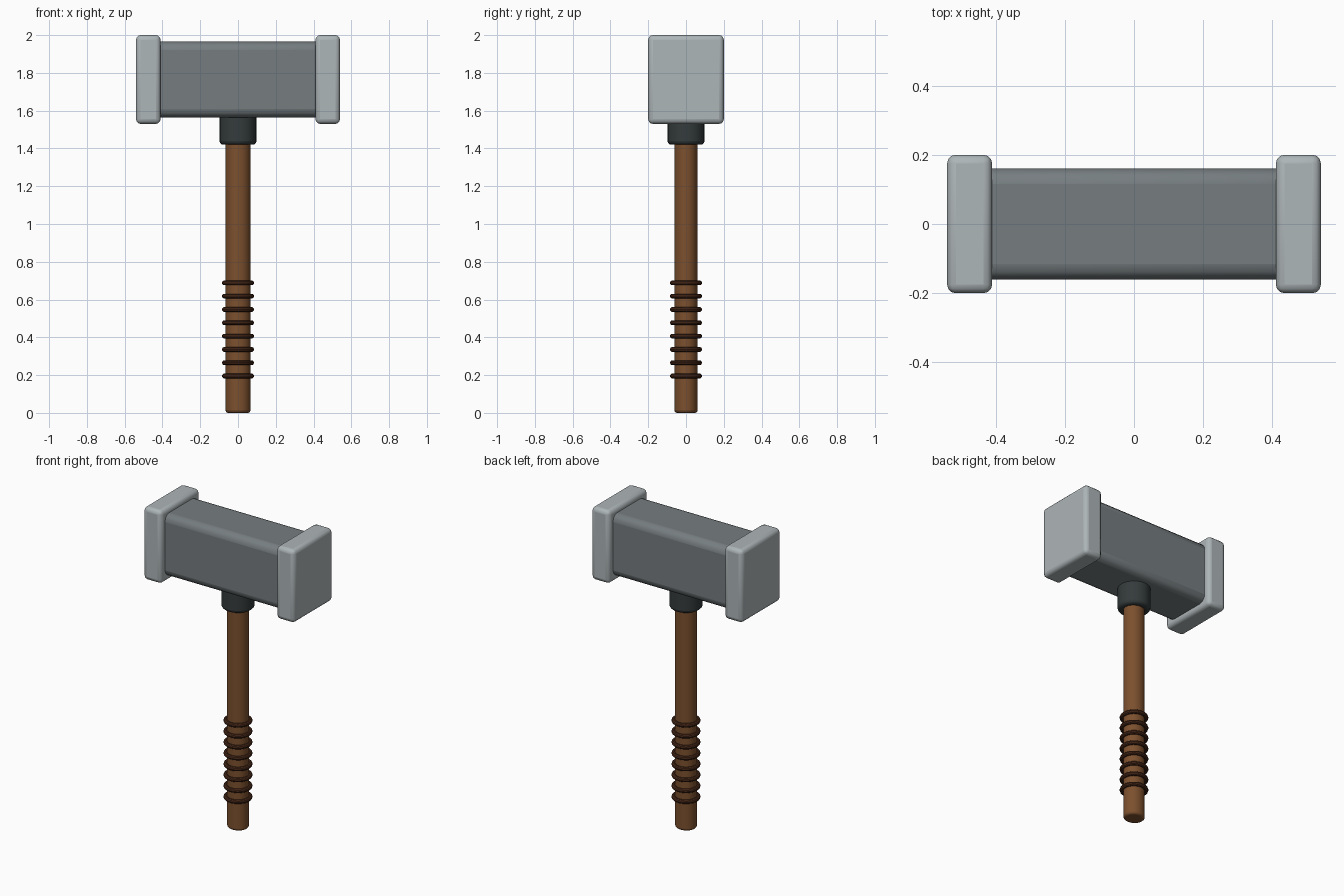
import bpy
import math

if "Cube" in bpy.data.objects:
    bpy.data.objects.remove(bpy.data.objects["Cube"], do_unlink=True)


def material(name, r, g, b):
    m = bpy.data.materials.new(name)
    m.use_nodes = True
    m.diffuse_color = (r, g, b, 1)
    bsdf = next(n for n in m.node_tree.nodes if n.type == "BSDF_PRINCIPLED")
    bsdf.inputs["Base Color"].default_value = (r, g, b, 1)
    return m


steel = material("dark_steel", 0.18, 0.205, 0.215)
light_steel = material("light_steel", 0.42, 0.465, 0.48)
iron = material("black_iron", 0.035, 0.044, 0.045)
wood = material("brown_wood", 0.2, 0.08, 0.027)
leather = material("dark_leather", 0.075, 0.025, 0.011)


def finish(name, mat, bevel=0, segments=3):
    """Name and colour the active object, round its edges and smooth it."""
    ob = bpy.context.object
    ob.name = name
    ob.data.materials.append(mat)
    bpy.ops.object.transform_apply(location=False, rotation=False, scale=True)
    if bevel:
        mod = ob.modifiers.new("rounded_edges", "BEVEL")
        mod.width = bevel
        mod.segments = segments
        mod.limit_method = "ANGLE"
        mod.angle_limit = math.radians(40)
    bpy.ops.object.shade_smooth_by_angle(angle=math.radians(35))
    return ob


def box(name, mat, centre, size, bevel):
    bpy.ops.mesh.primitive_cube_add(size=1, location=centre)
    bpy.context.object.scale = size
    return finish(name, mat, bevel)


def rod(name, mat, rx, ry, z0, z1, bevel):
    bpy.ops.mesh.primitive_cylinder_add(vertices=24, radius=1, depth=1,
                                        location=(0, 0, (z0 + z1) / 2))
    bpy.context.object.scale = (rx, ry, z1 - z0)
    return finish(name, mat, bevel)


# Head: rounded block with a striking plate on each end
box("head_block", steel, (0, 0, 1.765), (0.92, 0.322, 0.4), 0.045)
for side, sign in (("left", 1), ("right", -1)):
    box(side + "_striking_plate", light_steel, (sign * 0.475, 0, 1.765),
        (0.13, 0.4, 0.47), 0.025)

# Shaft and the collar joining it to the head
rod("collar", iron, 0.098, 0.098, 1.42, 1.64, 0.02)
rod("handle", wood, 0.066, 0.061, 0, 1.5, 0.014)

# Grip rings
for i in range(8):
    bpy.ops.mesh.primitive_torus_add(major_radius=0.072, minor_radius=0.013,
                                     major_segments=32, minor_segments=10,
                                     location=(0, 0, 0.195 + i * 0.0705))
    finish(f"grip_ring_{i + 1}", leather)
